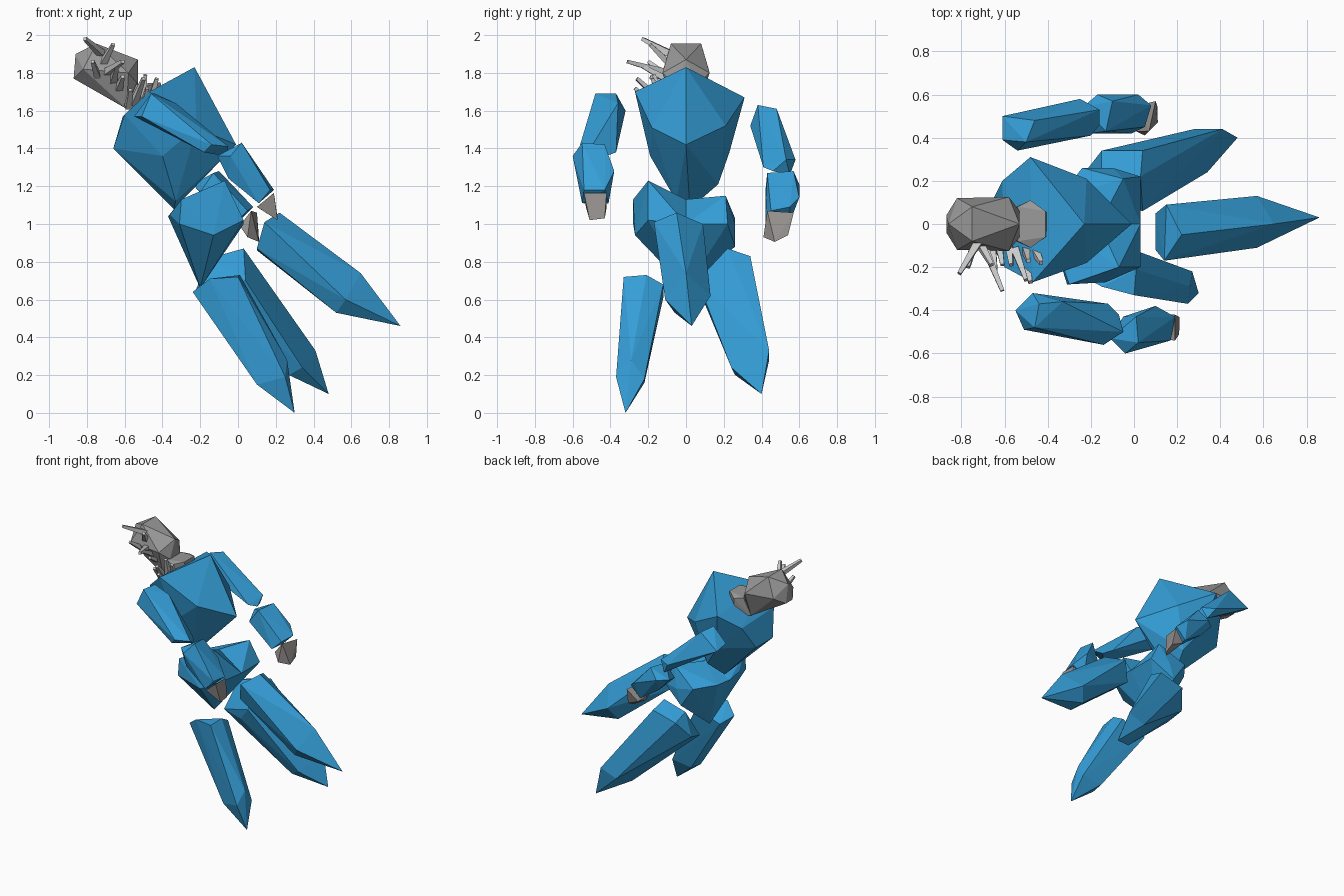
import bpy
import random
from itertools import combinations
from mathutils import Vector

random.seed(1)


def material(name, rgb):
    m = bpy.data.materials.new(name)
    m.diffuse_color = (*rgb, 1)
    return m


BLUE = material("crystal blue", (0.035, 0.34, 0.68))
GREY = material("stone grey", (0.32, 0.32, 0.32))
HAND = material("warm grey", (0.31, 0.29, 0.28))
PALE = material("pale grey", (0.60, 0.60, 0.60))


def shard(name, mat, points, open_middle=False):
    """Faceted rock: triangles with every other corner on their inner side."""
    j = lambda: random.uniform(-3e-4, 3e-4)
    pts = [Vector(p) + Vector((j(), j(), j())) for p in points]
    faces = []
    for a, b, c in combinations(range(len(pts)), 3):
        if open_middle and not any(points[i][1] for i in (a, b, c)):
            continue  # hidden seam on y = 0
        n = (pts[b] - pts[a]).cross(pts[c] - pts[a])
        side = [n.dot(p - pts[a]) for i, p in enumerate(pts)
                if i not in (a, b, c)]
        if max(side) <= 0:
            faces.append((a, b, c))
        elif min(side) >= 0:
            faces.append((a, c, b))
    me = bpy.data.meshes.new(name)
    me.from_pydata(pts, [], faces)
    me.materials.append(mat)
    ob = bpy.data.objects.new(name, me)
    bpy.context.collection.objects.link(ob)
    return ob


def both(points):
    """Mirror corner points across y = 0."""
    return [(x, s * y, z) for x, y, z in points for s in (1, -1)
            if y or s > 0]


def spike(name, base, tip, r0=0.026, r1=0.013):
    """Thin four-sided tapered spike."""
    a, b = Vector(base), Vector(tip)
    d = (b - a).normalized()
    u = d.orthogonal().normalized()
    v = d.cross(u)
    ring = [(1, 0), (0, 1), (-1, 0), (0, -1)]
    shard(name, PALE, [c + r * (u * i + v * k)
                       for c, r in ((a, r0), (b, r1)) for i, k in ring])


# Torso
shard("torso", BLUE, [
    (-0.23, 0, 1.83), (-0.01, 0, 1.42), (-0.34, 0.02, 1.08),
    (-0.48, 0.31, 1.67), (-0.47, -0.27, 1.70),
    (-0.22, 0.21, 1.52), (-0.22, -0.18, 1.51),
    (-0.61, 0.2, 1.57), (-0.60, -0.2, 1.58),
    (-0.66, 0.1, 1.40), (-0.66, -0.1, 1.40),
    (-0.42, 0.23, 1.38), (-0.40, -0.19, 1.36),
    (-0.30, 0.17, 1.21), (-0.33, -0.05, 1.12)])

# Head and neck
shard("head", GREY, both([
    (-0.75, 0.08, 1.955), (-0.86, 0.0, 1.90), (-0.87, 0.04, 1.77),
    (-0.82, 0.12, 1.82), (-0.58, 0.125, 1.80), (-0.53, 0.0, 1.87),
    (-0.53, 0.06, 1.74), (-0.59, 0.06, 1.61)]))
shard("neck", GREY, both([
    (-0.48, 0.11, 1.73), (-0.54, 0.08, 1.74), (-0.41, 0.06, 1.75),
    (-0.40, 0.05, 1.68), (-0.59, 0.06, 1.61), (-0.48, 0.10, 1.60)]))

# Face spikes
for i, (base, tip) in enumerate([
        ((-0.72, -0.08, 1.90), (-0.81, -0.23, 1.98)),
        ((-0.72, -0.08, 1.84), (-0.66, -0.19, 1.95)),
        ((-0.70, -0.09, 1.80), (-0.61, -0.31, 1.86)),
        ((-0.74, -0.08, 1.77), (-0.77, -0.20, 1.86)),
        ((-0.66, -0.09, 1.76), (-0.64, -0.24, 1.84)),
        ((-0.63, -0.08, 1.72), (-0.61, -0.19, 1.78)),
        ((-0.58, -0.10, 1.62), (-0.57, -0.19, 1.71)),
        ((-0.55, -0.12, 1.64), (-0.50, -0.26, 1.77)),
        ((-0.50, -0.12, 1.64), (-0.49, -0.17, 1.79)),
        ((-0.46, -0.12, 1.66), (-0.43, -0.18, 1.77)),
        ((-0.50, -0.18, 1.62), (-0.48, -0.27, 1.72))]):
    spike(f"face_spike_{i}", base, tip)

# Pelvis: two hip blocks meeting over a pointed centre
centre = [(-0.16, 0, 1.13), (0.03, 0, 1.0), (-0.20, 0, 0.66),
          (-0.37, 0, 1.04)]
shard("hip_left", BLUE, centre + [
    (-0.30, -0.28, 1.13), (-0.07, -0.20, 1.23), (0.03, -0.20, 1.02),
    (-0.13, -0.27, 0.94), (-0.31, -0.28, 1.0), (-0.36, -0.12, 1.05)], True)
shard("hip_right", BLUE, centre + [
    (-0.24, 0.26, 1.03), (-0.05, 0.21, 1.15), (0.03, 0.22, 1.0),
    (-0.14, 0.26, 0.88), (-0.35, 0.12, 1.04), (-0.10, 0.26, 1.0)], True)

# Three long shards below the body
shard("front_shard", BLUE, [
    (0.22, -0.05, 1.06), (0.14, -0.17, 1.01), (0.10, -0.12, 0.87),
    (0.10, 0.05, 0.86), (0.15, 0.09, 1.0), (0.65, 0.0, 0.74),
    (0.57, -0.11, 0.60), (0.52, -0.06, 0.53), (0.52, 0.07, 0.53),
    (0.57, 0.13, 0.62), (0.86, 0.03, 0.46)])
shard("left_shard", BLUE, [
    (0.0, -0.33, 0.72), (0.01, -0.21, 0.73), (0.0, -0.12, 0.68),
    (-0.15, -0.29, 0.71), (-0.24, -0.24, 0.64), (-0.20, -0.12, 0.61),
    (0.10, -0.32, 0.15), (0.11, -0.22, 0.16), (0.25, -0.37, 0.19),
    (0.27, -0.22, 0.18), (0.26, -0.29, 0.28), (0.30, -0.32, 0.0)])
shard("right_shard", BLUE, [
    (0.03, 0.22, 0.87), (0.04, 0.34, 0.83), (-0.15, 0.34, 0.78),
    (-0.15, 0.22, 0.82), (-0.22, 0.25, 0.66), (-0.20, 0.12, 0.62),
    (-0.04, 0.09, 0.60), (0.04, 0.06, 0.70), (0.41, 0.44, 0.33),
    (0.34, 0.24, 0.24), (0.27, 0.26, 0.20), (0.28, 0.44, 0.28),
    (0.48, 0.40, 0.10)])

# Left arm
shard("left_upper_arm", BLUE, [
    (-0.46, -0.48, 1.69), (-0.44, -0.37, 1.69), (-0.51, -0.49, 1.57),
    (-0.55, -0.40, 1.57), (-0.47, -0.32, 1.60), (-0.33, -0.36, 1.64),
    (-0.12, -0.37, 1.38), (-0.05, -0.50, 1.41), (-0.14, -0.56, 1.42),
    (-0.18, -0.54, 1.38), (-0.07, -0.42, 1.36)])
shard("left_forearm", BLUE, [
    (-0.11, -0.53, 1.36), (-0.04, -0.60, 1.36), (0.02, -0.55, 1.43),
    (0.01, -0.43, 1.42), (-0.05, -0.43, 1.25), (-0.05, -0.55, 1.24),
    (0.10, -0.38, 1.28), (0.17, -0.54, 1.18), (0.19, -0.43, 1.18),
    (0.11, -0.55, 1.11), (0.11, -0.41, 1.11)])
shard("left_hand", HAND, [
    (0.10, -0.53, 1.09), (0.10, -0.42, 1.09), (0.19, -0.54, 1.165),
    (0.19, -0.42, 1.165), (0.21, -0.51, 1.02), (0.21, -0.43, 1.03)])

# Right arm
shard("right_upper_arm", BLUE, [
    (-0.50, 0.38, 1.63), (-0.46, 0.48, 1.61), (-0.61, 0.39, 1.53),
    (-0.61, 0.50, 1.51), (-0.54, 0.34, 1.52), (-0.20, 0.41, 1.30),
    (-0.16, 0.53, 1.34), (-0.25, 0.58, 1.34), (-0.20, 0.55, 1.26),
    (-0.16, 0.46, 1.28)])
shard("right_forearm", BLUE, [
    (-0.24, 0.54, 1.21), (-0.17, 0.60, 1.21), (-0.10, 0.57, 1.28),
    (-0.13, 0.43, 1.27), (-0.20, 0.42, 1.17), (-0.15, 0.54, 1.11),
    (0.02, 0.60, 1.14), (0.05, 0.45, 1.07), (0.08, 0.55, 1.09),
    (-0.01, 0.42, 1.01), (0.0, 0.55, 1.01)])
shard("right_hand", HAND, [
    (0.01, 0.43, 0.99), (0.02, 0.55, 0.98), (0.07, 0.43, 1.07),
    (0.10, 0.57, 1.06), (0.05, 0.41, 0.93), (0.11, 0.47, 0.905),
    (0.11, 0.54, 0.94)])
